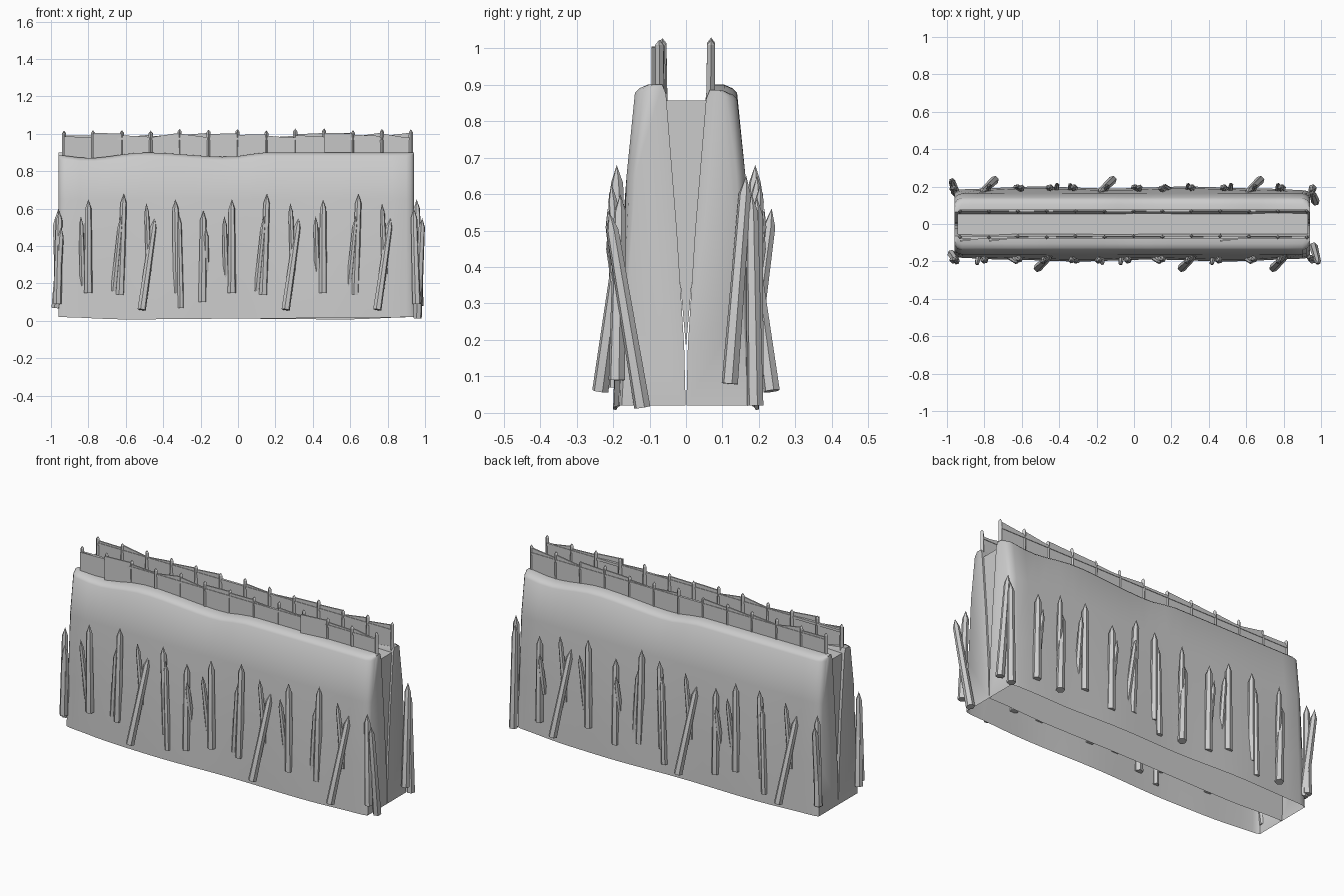
import bpy, bmesh, math, random
from mathutils import Vector

if "Cube" in bpy.data.objects:
    bpy.data.objects.remove(bpy.data.objects["Cube"])

random.seed(4)


def make_object(name, bm, smooth=None):
    bmesh.ops.recalc_face_normals(bm, faces=bm.faces)
    me = bpy.data.meshes.new(name)
    bm.to_mesh(me)
    bm.free()
    ob = bpy.data.objects.new(name, me)
    bpy.context.collection.objects.link(ob)
    if smooth:
        bpy.ops.object.select_all(action='DESELECT')
        bpy.context.view_layer.objects.active = ob
        ob.select_set(True)
        bpy.ops.object.shade_smooth_by_angle(angle=math.radians(smooth))
    return ob


def lerp_table(t, table):
    for (a, va), (b, vb) in zip(table, table[1:]):
        if t <= b:
            u = max(0, (t - a) / (b - a))
            u = u * u * (3 - 2 * u)
            return va + (vb - va) * u
    return table[-1][1]


# Earth banks: wavy crest, open bottom, softened ends
CREST = [(-.96, .885), (-.8, .87), (-.5, .9), (-.05, .877), (.15, .9), (.94, .9)]
BASE = [(-.96, -.18), (-.7, -.19), (-.3, -.2), (.1, -.19), (.5, -.2), (.94, -.185)]
DIP = [(-.96, .02), (-.6, .008), (0, .012), (.6, .016), (.94, .02)]


def bank(name, sign, shift):
    bm = bmesh.new()
    n = 24
    xs = [-.96, -.945] + [-.92 + 1.82 * i / n for i in range(n + 1)] + [.925, .94]
    rings = []
    for k, x in enumerate(xs):
        edge = min(k, len(xs) - 1 - k)
        tuck = {0: .03, 1: .01}.get(edge, 0)
        h, b, z0 = lerp_table(x, CREST), lerp_table(x, BASE), lerp_table(x, DIP)
        prof = [(b + tuck * .3, z0), (b * .95 + tuck * .5, .3), (-.163 + tuck * .8, .65),
                (-.14 + tuck, h - .022), (-.128 + tuck, h - .01), (-.105 + tuck * .4, h),
                (-.065, h), (-.055, h - .025), (-.025, .5), (-.005, .18), (-.001, z0)]
        rings.append([bm.verts.new((sign * x + shift, sign * y, z)) for y, z in prof])
    for a, b in zip(rings, rings[1:]):
        for i in range(len(a) - 1):
            bm.faces.new((a[i], a[i + 1], b[i + 1], b[i]))
    bm.faces.new(rings[0])
    bm.faces.new(rings[-1])
    make_object(name, bm, 50)


bank("front_bank", 1, 0)
bank("back_bank", -1, -.02)

# Walkway deck with wedge-shaped end panels
bm = bmesh.new()
ends = [[bm.verts.new((x, y, z)) for y, z in ((-.06, .857), (.06, .857), (0, .18))]
        for x in (-.945, .93)]
for e in ends:
    bm.faces.new(e)
bm.faces.new((ends[0][0], ends[0][1], ends[1][1], ends[1][0]))
make_object("walkway", bm)


# Pointed timber between two points
def timber(bm, p0, p1, r0, r1, tip, sides):
    p0, p1 = Vector(p0), Vector(p1)
    d = (p1 - p0).normalized()
    u = d.orthogonal().normalized()
    v = d.cross(u)

    def ring(c, r):
        return [bm.verts.new(c + r * (math.cos(a) * u + math.sin(a) * v))
                for a in (2 * math.pi * (i + .5) / sides for i in range(sides))]
    a, b = ring(p0, r0), ring(p1 - d * tip, r1)
    top = bm.verts.new(p1)
    bm.faces.new(a)
    for i in range(sides):
        j = (i + 1) % sides
        bm.faces.new((a[i], a[j], b[j], b[i]))
        bm.faces.new((b[i], b[j], top))


def box(bm, x0, x1, ya, yb, z0, za, zb, t):
    v = [bm.verts.new((x, y + s, z)) for x, y, zt in ((x0, ya, za), (x1, yb, zb))
         for z in (z0, zt) for s in (-t, t)]
    for f in ((0, 1, 3, 2), (4, 6, 7, 5), (0, 4, 5, 1), (2, 3, 7, 6), (0, 2, 6, 4), (1, 5, 7, 3)):
        bm.faces.new([v[i] for i in f])


# Palisade: pointed posts with plank panels and a slim top rail
for side, sign in (("front", -1), ("back", 1)):
    posts, planks = bmesh.new(), bmesh.new()
    for i in range(13):
        x = -.93 + i * .1545
        jit = random.uniform(-.005, .005) if sign < 0 else 0
        timber(posts, (x, sign * .067 + jit, .845), (x, sign * .069 + jit, 1.018 + random.uniform(-.006, .012)),
               .012, .011, .014, 4)
        if i < 12:
            lean = .02 if sign < 0 and i in (0, 1, 9) else 0
            z = [.978 + random.uniform(-.004, .03) for _ in range(2)]
            y0 = sign * .07
            box(planks, x, x + .1545, y0 - lean, y0, .85, z[0], z[1], .004)
            box(planks, x, x + .1545, y0, y0, .967, .981, .981, .007)
    make_object(side + "_fence_posts", posts)
    make_object(side + "_fence_panels", planks)

# Stake pairs: (dx, y, z) bottom and top for each of two stakes
KINDS = {
    'A': [((0, -.19, .15), (0, -.195, .65)), ((-.03, -.165, .19), (-.04, -.215, .56))],
    'B': [((-.035, -.235, .06), (.035, -.168, .55)), ((.005, -.175, .25), (-.01, -.205, .63))],
    'C': [((0, -.18, .14), (.02, -.19, .68)), ((-.035, -.175, .16), (.005, -.205, .56))],
    'D': [((-.01, -.18, .15), (-.02, -.195, .65)), ((.01, -.195, .07), (0, -.2, .57))],
    'E': [((0, -.19, .1), (.005, -.195, .59)), ((.02, -.175, .26), (.02, -.215, .5))],
}
FRONT = [(-.8, 'A'), (-.63, 'C'), (-.48, 'B'), (-.315, 'D'), (-.19, 'E'), (-.033, 'A'),
         (.135, 'C'), (.29, 'B'), (.455, 'A'), (.625, 'C'), (.78, 'B')]
BACK = [(-.79, 'E'), (-.64, 'B'), (-.48, 'A'), (-.31, 'E'), (-.165, 'C'), (-.01, 'D'),
        (.15, 'B'), (.32, 'E'), (.45, 'A'), (.62, 'D'), (.78, 'B')]
# Corner stakes hug the bank ends
CORNERS = [((-.965, -.19, .09), (-.955, -.19, .59)), ((-.975, -.16, .07), (-.945, -.205, .5)),
           ((.955, -.19, .09), (.94, -.18, .6)), ((.96, -.12, .015), (.985, -.21, .55))]
CORNERS_BACK = [((-.955, -.19, .02), (-.95, -.18, .6)), ((-.97, -.12, .08), (-.955, -.165, .65)),
                ((.965, -.19, .09), (.96, -.19, .6)), ((.955, -.17, .08), (.975, -.235, .56))]
for side, sign, row, corner in (("front", 1, FRONT, CORNERS), ("back", -1, BACK, CORNERS_BACK)):
    bm = bmesh.new()
    pairs = [((x + a[0], a[1], a[2]), (x + b[0], b[1], b[2])) for x, k in row for a, b in KINDS[k]]
    for i, (a, b) in enumerate(pairs + corner):
        p, q = [(sign * c[0], sign * c[1], c[2]) for c in (a, b)]
        thick = .023 if i % 2 == 0 or i >= len(pairs) else .017
        timber(bm, p, q, thick, thick * .75, .05, 6)
    make_object(side + "_stakes", bm, 40)
